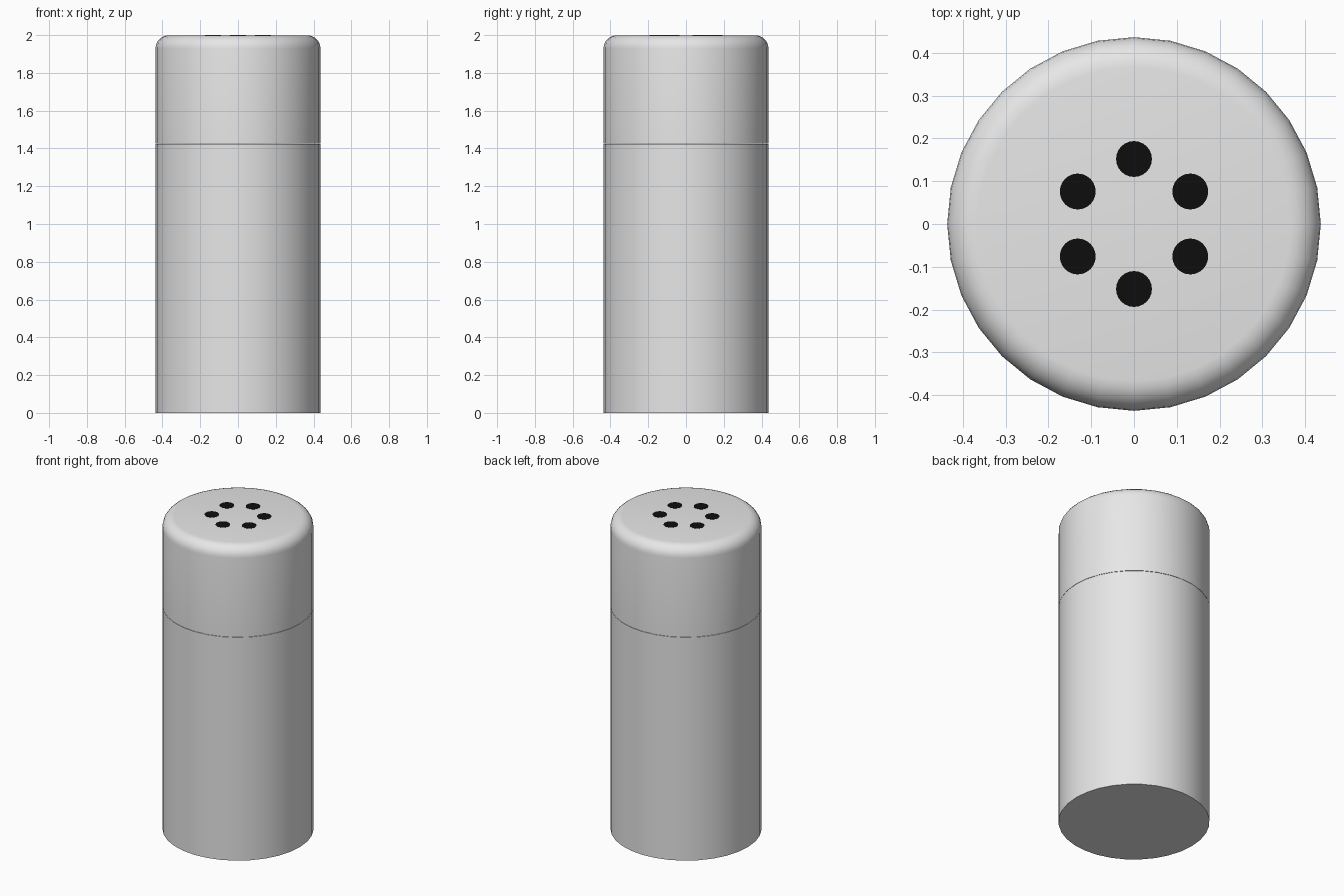
import bpy, bmesh, math

if "Cube" in bpy.data.objects:
    bpy.data.objects.remove(bpy.data.objects["Cube"])

SIDES = 32
RADIUS = 0.437
SEAM = 1.426
TOP = 1.999


def material(name, rgb):
    m = bpy.data.materials.new(name)
    m.diffuse_color = (*rgb, 1)
    m.use_nodes = True
    m.node_tree.nodes["Principled BSDF"].inputs["Base Color"].default_value = m.diffuse_color
    return m


def finish(name, bm, mat, smooth=True):
    bmesh.ops.recalc_face_normals(bm, faces=bm.faces)
    me = bpy.data.meshes.new(name)
    bm.to_mesh(me)
    bm.free()
    me.materials.append(mat)
    ob = bpy.data.objects.new(name, me)
    bpy.context.collection.objects.link(ob)
    if smooth:
        bpy.ops.object.select_all(action='DESELECT')
        ob.select_set(True)
        bpy.context.view_layer.objects.active = ob
        bpy.ops.object.shade_smooth_by_angle(angle=math.radians(35))
    return ob


def turned(name, profile, mat, n=SIDES, centre=(0, 0), cap_bottom=True):
    """Stack of rings from (radius, z) pairs, closed with flat caps."""
    bm = bmesh.new()
    rings = []
    for r, z in profile:
        rings.append([bm.verts.new((centre[0] + r * math.cos(2 * math.pi * i / n),
                                    centre[1] + r * math.sin(2 * math.pi * i / n), z))
                      for i in range(n)])
    for a, b in zip(rings, rings[1:]):
        for i in range(n):
            j = (i + 1) % n
            bm.faces.new((a[i], a[j], b[j], b[i]))
    if cap_bottom:
        bm.faces.new(rings[0][::-1])
    bm.faces.new(rings[-1])
    return finish(name, bm, mat)


grey = material("light grey", (0.8, 0.8, 0.8))
black = material("hole black", (0.004, 0.004, 0.004))

# Body: plain cylinder up to the seam
turned("body", [(RADIUS, 0), (RADIUS, SEAM - 0.002)], grey)

# Lid: cylinder with a rounded top edge
B = 0.07
steps = 6
lid = [(RADIUS, SEAM)]
for k in range(steps + 1):
    a = math.pi / 2 * k / steps
    lid.append((RADIUS - B + B * math.cos(a), TOP - B + B * math.sin(a)))
turned("lid", lid, grey)

# Ring of six shaker holes as thin black plates
for k in range(6):
    a = math.radians(30 + 60 * k)
    turned(f"shaker_hole_{k + 1}", [(0.042, TOP - 0.003), (0.042, TOP + 0.001)], black,
           n=24, centre=(0.152 * math.cos(a), 0.152 * math.sin(a)))
